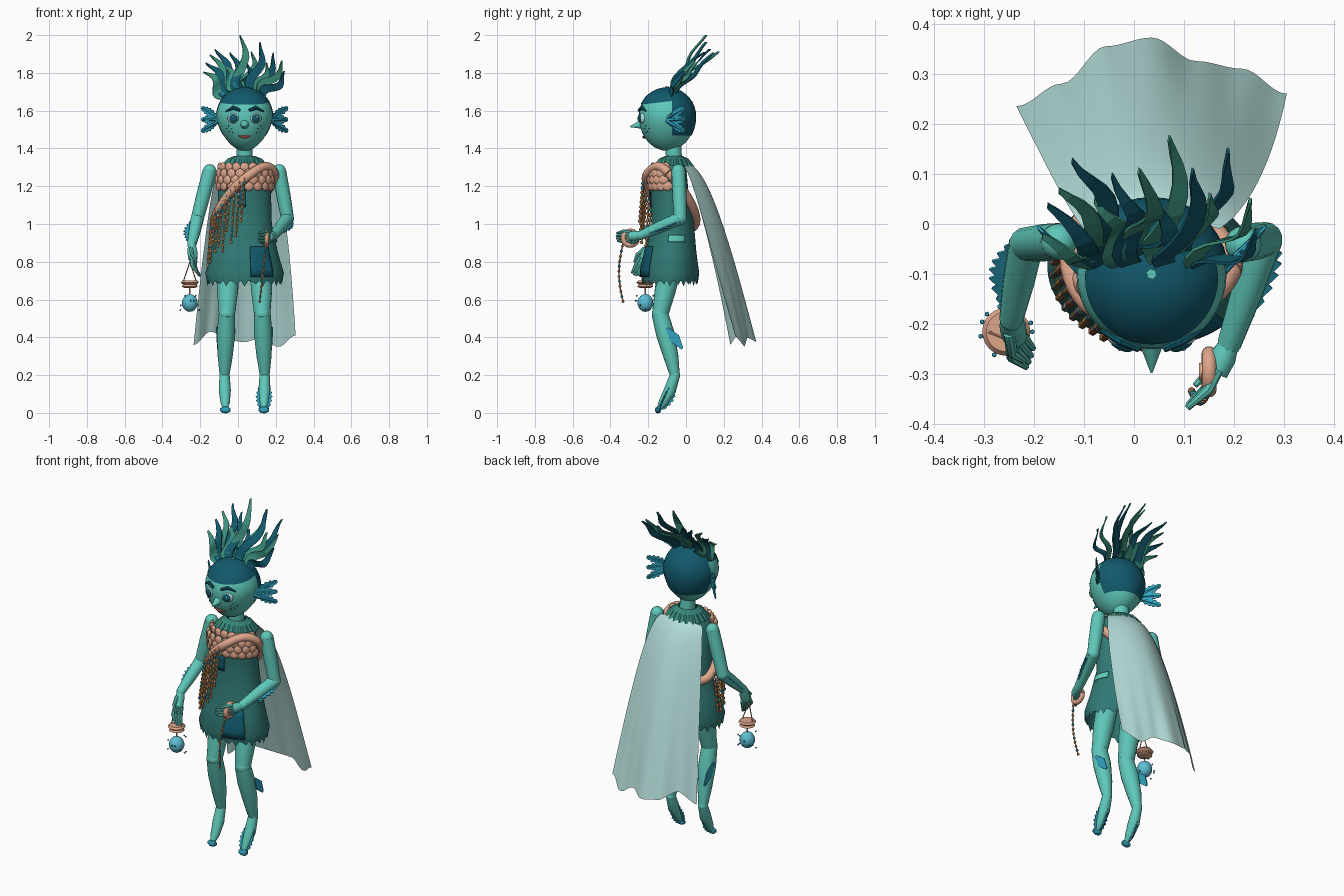
import bpy, bmesh, math, random
from mathutils import Vector, Matrix

random.seed(4)
if "Cube" in bpy.data.objects:
    bpy.data.objects.remove(bpy.data.objects["Cube"])


def material(name, *rgb):
    m = bpy.data.materials.new(name)
    m.use_nodes = True
    m.diffuse_color = (*rgb, 1)
    m.node_tree.nodes["Principled BSDF"].inputs["Base Color"].default_value = (*rgb, 1)
    return m


skin = material("aqua skin", .115, .58, .49)
navy = material("deep blue", .006, .10, .15)
cloth = material("dark teal cloth", .03, .19, .175)
kelp = material("kelp green", .045, .28, .21)
peach = material("peach shell", .73, .38, .26)
blue = material("fin blue", .03, .38, .54)
veil = material("pale veil", .46, .73, .70)
coral = material("coral red", .66, .16, .12)
sky = material("light blue", .11, .52, .66)
gold = material("amber gold", .62, .29, .09)
CX = .035


def finish(name, bm, mats, smooth=True, thick=0):
    bmesh.ops.recalc_face_normals(bm, faces=bm.faces)
    me = bpy.data.meshes.new(name)
    bm.to_mesh(me)
    bm.free()
    for m in mats:
        me.materials.append(m)
    ob = bpy.data.objects.new(name, me)
    bpy.context.collection.objects.link(ob)
    if thick:
        mod = ob.modifiers.new("thickness", "SOLIDIFY")
        mod.thickness, mod.offset = thick, 0
    if smooth:
        bpy.ops.object.select_all(action="DESELECT")
        ob.select_set(True)
        bpy.context.view_layer.objects.active = ob
        bpy.ops.object.shade_smooth_by_angle(angle=math.radians(40))


def bridge(bm, a, b, mat=0, closed=True):
    n = len(a)
    for i in range(n if closed else n - 1):
        j = (i + 1) % n
        bm.faces.new((a[i], a[j], b[j], b[i])).material_index = mat


def tube(bm, pts, radii, mat=0, sides=12):
    """Round sweep along a path with a radius for each point."""
    pts = [Vector(p) for p in pts]
    if isinstance(radii, (int, float)):
        radii = [radii] * len(pts)
    u, last = None, None
    for i, p in enumerate(pts):
        d = (pts[min(i + 1, len(pts) - 1)] - pts[max(i - 1, 0)]).normalized()
        u = d.orthogonal() if u is None else u - d * u.dot(d)
        u.normalize()
        v = d.cross(u)
        ring = []
        for k in range(sides):
            a = math.tau * k / sides
            ring.append(bm.verts.new(p + radii[i] * (u * math.cos(a) + v * math.sin(a))))
        if last:
            bridge(bm, last, ring, mat)
        if i in (0, len(pts) - 1):
            bm.faces.new(ring).material_index = mat
        last = ring


def ball(bm, p, size, mat=0, seg=14, turn=0):
    s = (size,) * 3 if isinstance(size, (int, float)) else size
    m = Matrix.Translation(p) @ Matrix.Rotation(turn, 4, "Z") @ Matrix.Diagonal((*s, 1))
    old = set(bm.faces)
    bmesh.ops.create_uvsphere(bm, u_segments=seg, v_segments=max(seg // 2, 4), radius=1, matrix=m)
    for f in set(bm.faces) - old:
        f.material_index = mat


def fin(bm, a, b, out, width, teeth):
    """Flat fin with a serrated outer edge along the line a to b."""
    a, b, out = Vector(a), Vector(b), Vector(out).normalized()
    inner, outer, n = [], [], teeth * 2
    for i in range(n + 1):
        p = a.lerp(b, i / n)
        w = width * (.35 + .65 * math.sin(math.pi * i / n)) * (1 if i % 2 else .65)
        inner.append(bm.verts.new(p))
        outer.append(bm.verts.new(p + out * w))
    bridge(bm, inner, outer, closed=False)


# Dress surface: height, half width, half depth, centre y
PROFILE = [(.69, .195, .145, -.085), (.74, .208, .155, -.085), (.85, .176, .135, -.08), (1.0, .144, .112, -.07),
           (1.15, .14, .10, -.085), (1.26, .145, .10, -.095), (1.31, .125, .08, -.085), (1.335, .06, .05, -.065)]


def dress(a, z, off=0):
    z = min(max(z, PROFILE[0][0]), PROFILE[-1][0])
    for lo, hi in zip(PROFILE, PROFILE[1:]):
        if z <= hi[0]:
            t = (z - lo[0]) / (hi[0] - lo[0])
            rx, ry, cy = (p + (q - p) * t for p, q in zip(lo[1:], hi[1:]))
            return Vector((CX + (rx + off) * math.sin(a), cy - (ry + off) * math.cos(a), z))


bm = bmesh.new()
last = None
for row, (z, *_) in enumerate(PROFILE):
    ring = [bm.verts.new(dress(math.tau * k / 60, z)) for k in range(60)]
    if row == 0:
        for k, v in enumerate(ring):
            v.co.z += (-.02, .01, .004, -.01, .012)[k % 5]
    if last:
        bridge(bm, last, ring)
    last = ring
finish("dress", bm, [cloth])


def patch(name, a0, a1, z0, z1, mat):
    bm, last = bmesh.new(), None
    for i in range(9):
        a = math.radians(a0 + (a1 - a0) * i / 8)
        col = [bm.verts.new(dress(a, z0 + (z1 - z0) * k / 4, .007)) for k in range(5)]
        if last:
            bridge(bm, last, col, closed=False)
        last = col
    finish(name, bm, [mat], thick=.005)


patch("pocket", 9, 45, .72, .88, navy)
patch("chest_patch", -15, 3, 1.09, 1.18, navy)
patch("side_tear", 82, 122, .905, .94, skin)

# Pleated collar and neck
bm = bmesh.new()
rings = [[bm.verts.new((CX + r * (1 + .1 * (k % 2)) * math.sin(math.tau * k / 40),
                        -.065 - .85 * r * (1 + .1 * (k % 2)) * math.cos(math.tau * k / 40), z))
          for k in range(40)] for z, r in ((1.36, .05), (1.345, .085), (1.305, .118))]
bridge(bm, rings[0], rings[1])
bridge(bm, rings[1], rings[2])
for i, f in enumerate(bm.faces):
    f.material_index = i % 2
finish("collar", bm, [cloth, kelp], smooth=False)
bm = bmesh.new()
tube(bm, [(CX, -.06, 1.3), (CX, -.07, 1.44)], .043, sides=20)
finish("neck", bm, [skin])

# Shell scale bib
bm = bmesh.new()
for row in range(4):
    for k in range(9):
        a = math.radians((k - 4 + .5 * (row % 2)) * 19)
        ball(bm, dress(a, 1.3 - .033 * row, .006), (.027, .012, .027), seg=10, turn=a)
finish("shell_bib", bm, [peach])


# Sash from left shoulder to right hip, with bead strings
def sash(t):
    z = 1.14 + .13 * math.cos(t) + .10 * math.sin(t)
    return dress(math.pi / 2 - t, z, .016)


bm = bmesh.new()
tube(bm, [sash(math.tau * i / 48) for i in range(49)], .024)
finish("sash", bm, [peach])
BEADS = [gold, coral, peach, blue, veil]
bm = bmesh.new()
for i in range(12):
    t = math.radians(90 + 8.5 * i)
    top = sash(t) + .018 * Vector((math.cos(t), -math.sin(t), 0))
    end = top + Vector((-.02, -.018, -.2 - .1 * random.random()))
    tube(bm, [top, end], .0045, 0, 5)
    for k in range(10):
        mat = random.randrange(5) if k < 3 else random.choice((0, 0, 0, 1, 2, 3))
        ball(bm, top.lerp(end, k / 9), .0095, mat, 6)
finish("bead_fringe", bm, BEADS)

# Head with a tapered chin and a small pointed nose
HEAD = Vector((CX, -.1, 1.57))


def skull(radius):
    bm = bmesh.new()
    ball(bm, HEAD, radius, seg=36)
    for v in bm.verts:
        d = v.co - HEAD
        if d.z < 0:
            v.co.z = HEAD.z + d.z * 1.22
            v.co.x = HEAD.x + d.x * (1 + 1.3 * d.z)
    return bm


bm = skull(.15)
tube(bm, [(CX, -.225, 1.53), (CX, -.297, 1.515)], [.03, .002])
finish("head", bm, [skin])

bm = bmesh.new()
for cuts in ([((0, -.32, 1.622), (0, -.12, 1))], [((0, -.075, 0), (0, 1, 0)), ((0, 0, 1.468), (0, 0, 1))]):
    part = skull(.154)
    for co, no in cuts:
        bmesh.ops.bisect_plane(part, geom=part.verts[:] + part.edges[:] + part.faces[:],
                               plane_co=co, plane_no=no, clear_inner=True)
    me = bpy.data.meshes.new("cap_part")
    part.to_mesh(me)
    part.free()
    bm.from_mesh(me)
    bpy.data.meshes.remove(me)
finish("skull_cap", bm, [navy])
bm = bmesh.new()
tube(bm, [HEAD + Vector((0, 0, .15)), HEAD + Vector((0, 0, .158))], .011, sides=6)
finish("crown_button", bm, [skin], smooth=False)


def face(dx, z, off=0):
    dz = z - HEAD.z
    dz = dz / 1.22 if dz < 0 else dz
    sx = dx / (1 + 1.3 * min(dz, 0))
    return Vector((CX + dx, HEAD.y - math.sqrt(max(.0225 - sx * sx - dz * dz, 0)) - off, z))


bm = bmesh.new()
for s in (-1, 1):
    ball(bm, face(s * .06, 1.56, -.004), (.032, .016, .028), 0, turn=s * .4)
    ball(bm, face(s * .06, 1.56, .006), (.024, .010, .023), 1, turn=s * .4)
    ball(bm, face(s * .064, 1.567, .014), (.005, .004, .005), 0, 6)
    tube(bm, [face(s * x, z, .004) for x, z in ((.025, 1.602), (.06, 1.616), (.1, 1.597))],
         [.008, .011, .004], 1, 8)
    for x, z in ((.07, 1.505), (.085, 1.52), (.095, 1.505), (.08, 1.49), (.065, 1.485)):
        ball(bm, face(s * x, z), .0035, 1, 6)
tube(bm, [face(x, 1.466 - .006 * (x == 0), .002) for x in (-.033, 0, .033)], [.004, .009, .004], 2, 8)
finish("face_features", bm, [veil, navy, coral])

# Feathery ear gills
for s, side in ((-1, "right"), (1, "left")):
    bm = bmesh.new()
    for dz in (-.052, 0, .052):
        a = Vector((CX + s * .135, -.10, 1.553 + dz * .15))
        d = Vector((s * .088, .09, dz))
        tube(bm, [a, a + d], [.01, .003], sides=6)
        out = d.cross(Vector((1, -s, 0))).normalized()
        for w in (out, -out):
            fin(bm, a + d * .15, a + d * 1.06, w, .025, 5)
    finish(side + "_ear_gill", bm, [blue], smooth=False, thick=.005)

# Wavy hair fronds in two mixed rows
TIPS = [(-.175, -.03, 1.81), (-.16, .03, 1.86), (-.14, .06, 1.90), (-.11, .12, 1.93), (-.07, .04, 1.84),
        (-.03, .09, 1.91), (.02, .10, 2.0), (.06, .03, 1.85), (.08, .165, 1.91), (.13, .10, 1.96),
        (.16, .05, 1.85), (.2, .14, 1.90), (.24, .04, 1.86), (.255, -.02, 1.80)]
for i, tip in enumerate(TIPS):
    dx = -.10 + .2 * i / (len(TIPS) - 1)
    dy = .01 + .025 * (i // 2 % 2)
    a = HEAD + Vector((dx, dy, math.sqrt(.0225 - dx * dx - dy * dy) - .01))
    b = Vector(tip)
    side = (b - a).cross(Vector((0, 1, 0))).normalized()
    bm, last = bmesh.new(), None
    for k in range(11):
        t = k / 10
        p = a.lerp(b, t) + side * .026 * math.sin(t * 7 + .4 * (i % 2)) * (1 - .4 * t)
        p.y += .014 * math.sin(t * 7 + i) * math.sin(math.pi * t) - .015 * math.sin(math.pi * t)
        w = .028 * (1 - t) ** .7 * (.65 + .6 * math.sin(math.pi * t)) + .001
        pair = [bm.verts.new(p + side * w), bm.verts.new(p - side * w + Vector((0, .012, 0)))]
        if last:
            bridge(bm, last, pair, closed=False)
        last = pair
    finish("hair_frond_%d" % (i + 1), bm, [navy if i % 2 else kelp], smooth=False, thick=.006)


# Arms, hands and forearm fins
def arm(side, shoulder, elbow, wrist, tip, curl, out):
    S, E, W, T = map(Vector, (shoulder, elbow, wrist, tip))
    bm = bmesh.new()
    for a, b, ra, rb in ((S, E, .037, .034), (E, W, .035, .024)):
        tube(bm, [a, a.lerp(b, .5), b], [ra, (ra + rb) / 2 + .002, rb], sides=16)
        ball(bm, a, ra)
        ball(bm, b, rb)
    d, c = T - W, Vector(curl)
    spread = d.cross(c).normalized()
    tube(bm, [W, W + d * .2, W + d * .45], [.02, .027, .025])
    for k in range(4):
        o = spread * (k - 1.5) * .014
        a = W + d * .4 + o
        tube(bm, [a, a + d * .3 + o * .3, a + d * (.56 - .03 * abs(k - 1.5)) + c * .03], [.012, .011, .006], sides=8)
    a = W + d * .15 + spread * .02
    tube(bm, [a, a + d * .25 + spread * .02 + c * .012, a + d * .45 + spread * .012 + c * .035],
         [.012, .010, .006], sides=8)
    finish(side + "_arm", bm, [skin])
    bm = bmesh.new()
    o = Vector(out).normalized()
    fin(bm, E.lerp(W, .05) + o * .02, E.lerp(W, .85) + o * .015, o, .046, 7)
    finish(side + "_arm_fin", bm, [blue], smooth=False, thick=.006)


arm("right", (-.15, -.035, 1.28), (-.215, -.04, 1.03), (-.245, -.19, .89), (-.23, -.265, .72), (.8, -.3, 0), (-1, .3, -.1))
arm("left", (.218, -.04, 1.28), (.262, -.03, 1.03), (.19, -.24, .94), (.13, -.365, .93), (-.9, -.3, 0), (1, .4, -.2))

# Hand ring with a hanging bead string
bm = bmesh.new()
R = Vector((.15, -.295, .925))
tube(bm, [R + .036 * Vector((0, math.cos(math.tau * i / 24), math.sin(math.tau * i / 24))) for i in range(25)], .015)
tube(bm, [R - Vector((.02, 0, 0)), R + Vector((.02, 0, 0))], .018)
finish("hand_ring", bm, [peach])
bm = bmesh.new()
path = [Vector((.15 - .035 * t, -.33 - .025 * math.sin(3 * t), .91 - .32 * t)) for t in [i / 12 for i in range(13)]]
tube(bm, path, .004, 0, 6)
for i, p in enumerate(path):
    ball(bm, p, .008, (0, 2, 3)[i % 3], 8)
finish("hand_beads", bm, BEADS)

# Hanging lantern
bm = bmesh.new()
L = Vector((-.255, -.215, 0))
for s in (-1, 1):
    tube(bm, [L + Vector((0, -.015, .80)), L + Vector((s * .036, 0, .69))], .003, 0, 6)
tube(bm, [L + Vector((0, 0, z)) for z in (.662, .668, .68, .69, .70)], [.03, .042, .036, .048, .04], 0, 24)
tube(bm, [L + Vector((0, 0, z)) for z in (.60, .67)], .004, 0, 6)
ball(bm, L + Vector((0, 0, .582)), (.042, .042, .047), 1, 18)
for i in range(12):
    a, z = i * 2.4, (i % 4 - 1.5) * .025
    ball(bm, L + Vector((.052 * math.cos(a), .052 * math.sin(a), .582 + z)), .005, 2, 6)
finish("lantern", bm, [peach, sky, blue])

# Legs, pointed feet and fins
for s, side in ((-1, "right"), (1, "left")):
    def P(dx, y, z):
        return Vector((CX + s * dx, y, z))
    bm = bmesh.new()
    tube(bm, [P(.085, -.08, .78), P(.09, -.11, .65), P(.093, -.135, .53)], [.06, .056, .044], sides=18)
    ball(bm, P(.094, -.137, .525), .045)
    tube(bm, [P(.094, -.137, .52), P(.098, -.11, .42), P(.103, -.08, .30), P(.106, -.06, .205)],
         [.044, .049, .04, .027], sides=18)
    ball(bm, P(.106, -.058, .2), .028)
    tube(bm, [P(.106, -.058, .2), P(.105, -.085, .12), P(.103, -.12, .055), P(.102, -.145, .02)],
         [.027, .032, .025, .012], sides=16)
    finish(side + "_leg", bm, [skin])
    bm = bmesh.new()
    for w in (-1, 1):
        fin(bm, P(.104 + w * .02, -.085, .14), P(.102 + w * .01, -.145, .012), (w, -.2, 0), .03, 6)
        fin(bm, P(.148, -.1, .45), P(.142, -.02, .34), (0, w * .8, w * .55), .028, 1)
    fin(bm, P(.104, -.06, .13), P(.102, -.125, .02), (0, 1, -.5), .03, 5)
    ball(bm, P(.102, -.148, .016), (.028, .014, .016), seg=10)
    finish(side + "_leg_fins", bm, [blue], smooth=False, thick=.006)

# Flowing cape whose folds grow towards a wavy hem of given depth and height
HEM = [(.235, .36), (.28, .43), (.355, .385), (.372, .375), (.325, .40), (.31, .35), (.26, .41)]
bm, last = bmesh.new(), None
for i in range(43):
    u = i / 42
    f = min(int(u * 6), 5)
    blend = (1 - math.cos(math.pi * (u * 6 - f))) / 2
    y, z = (p + (q - p) * blend for p, q in zip(HEM[f], HEM[f + 1]))
    bulge = math.sin(math.pi * u)
    top = Vector((-.10 + .27 * u, -.01 + .03 * bulge, 1.32 - .02 * (1 - bulge)))
    mid = Vector((-.145 + .40 * u, .045 + .115 * bulge, 1.255))
    low = Vector((-.235 + .54 * u, .245 + .11 * bulge, .39))
    fold = Vector((low.x, y, z)) - low
    col = [bm.verts.new(top * (1 - t) ** 2 + mid * 2 * t * (1 - t) + low * t * t + fold * t ** 5)
           for t in [k / 14 for k in range(15)]]
    if last:
        bridge(bm, last, col, closed=False)
    last = col
finish("cape", bm, [veil])
